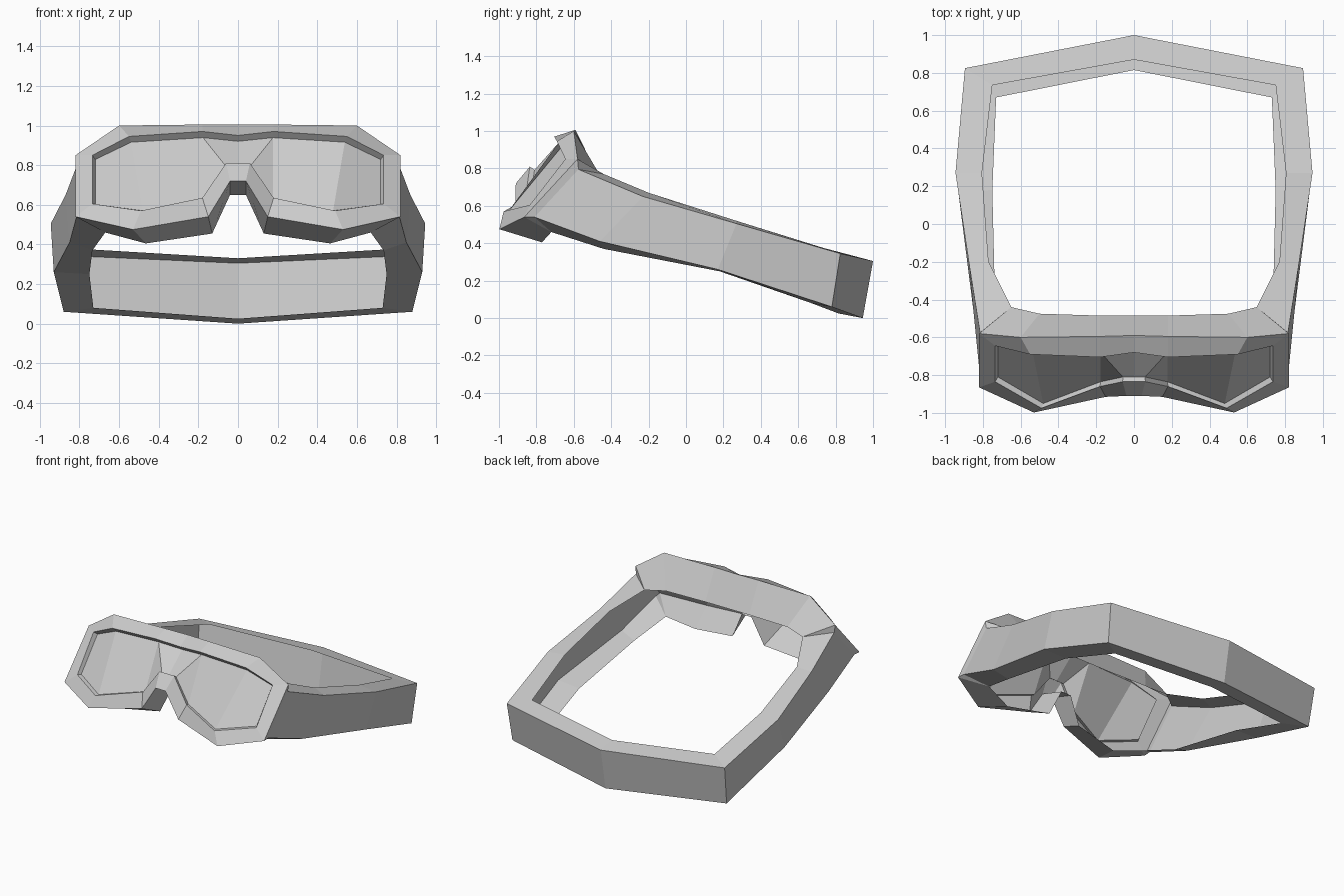
import bpy

if "Cube" in bpy.data.objects:
    bpy.data.objects.remove(bpy.data.objects["Cube"])


def mirrored_part(name, verts, faces):
    """Build the right half as a sheet and mirror it across x = 0."""
    mesh = bpy.data.meshes.new(name)
    mesh.from_pydata(verts, [], faces)
    obj = bpy.data.objects.new(name, mesh)
    bpy.context.collection.objects.link(obj)
    mod = obj.modifiers.new("mirror", "MIRROR")
    mod.use_clip = True
    mod.merge_threshold = 0.001
    return obj


def bridge(loops, skip=()):
    """Join consecutive point rows with quads; skip holds (row, column) gaps."""
    n = len(loops[0])
    verts = [p for loop in loops for p in loop]
    faces = [(r * n + c, r * n + c + 1, (r + 1) * n + c + 1, (r + 1) * n + c)
             for r in range(len(loops) - 1) for c in range(n - 1)
             if (r, c) not in skip]
    return verts, faces


# Half outlines, from top centre round the side to the nose bridge
back = [(0, -.485, .79), (.18, -.485, .79), (.5, -.475, .79), (.65, -.44, .77),
        (.67, -.72, .46), (.465, -.77, .405), (.13, -.73, .455),
        (.04, -.71, .65), (0, -.71, .65)]
outer = [(0, -.59, 1.005), (.18, -.595, 1.005), (.6, -.6, 1.0), (.82, -.58, .85),
         (.82, -.865, .54), (.53, -.998, .475), (.15, -.915, .54),
         (.04, -.91, .72), (0, -.91, .72)]
inner = [(0, -.68, .95), (.18, -.705, .97), (.55, -.69, .945), (.735, -.645, .85),
         (.735, -.835, .605), (.49, -.975, .57), (.18, -.86, .635),
         (.06, -.835, .81), (0, -.835, .81)]
# The lens edge sits slightly behind the opening
recess = [(x * .98, y + .025, z - .08 * max(0, z - .58)) for x, y, z in inner]

# Goggle frame: skirt, front rim and recess; the side is closed by the strap
verts, faces = bridge([back, outer, inner, recess], skip={(0, 3)})
mirrored_part("goggle_frame", verts, faces)

# Faceted lens
mirrored_part("lens", recess, [(0, 8, 7, 1), (1, 7, 6), (1, 6, 5, 2), (2, 5, 4, 3)])

# Strap: an open channel, each section being inner top, outer top,
# outer bottom, inner bottom
sections = [
    [back[3], outer[3], outer[4], back[4]],
    [back[3], (.815, -.575, .795), (.815, -.81, .54), back[4]],
    [(.77, -.2, .67), (.87, -.23, .65), (.85, -.46, .41), (.735, -.44, .37)],
    [(.805, .27, .52), (.945, .27, .505), (.93, .17, .26), (.75, .18, .25)],
    [(.75, .735, .375), (.895, .825, .345), (.88, .78, .06), (.73, .67, .08)],
    [(0, .87, .33), (0, 1.0, .305), (0, .945, 0), (0, .815, .025)],
]
verts, faces = bridge(sections)
mirrored_part("head_strap", verts, faces)
